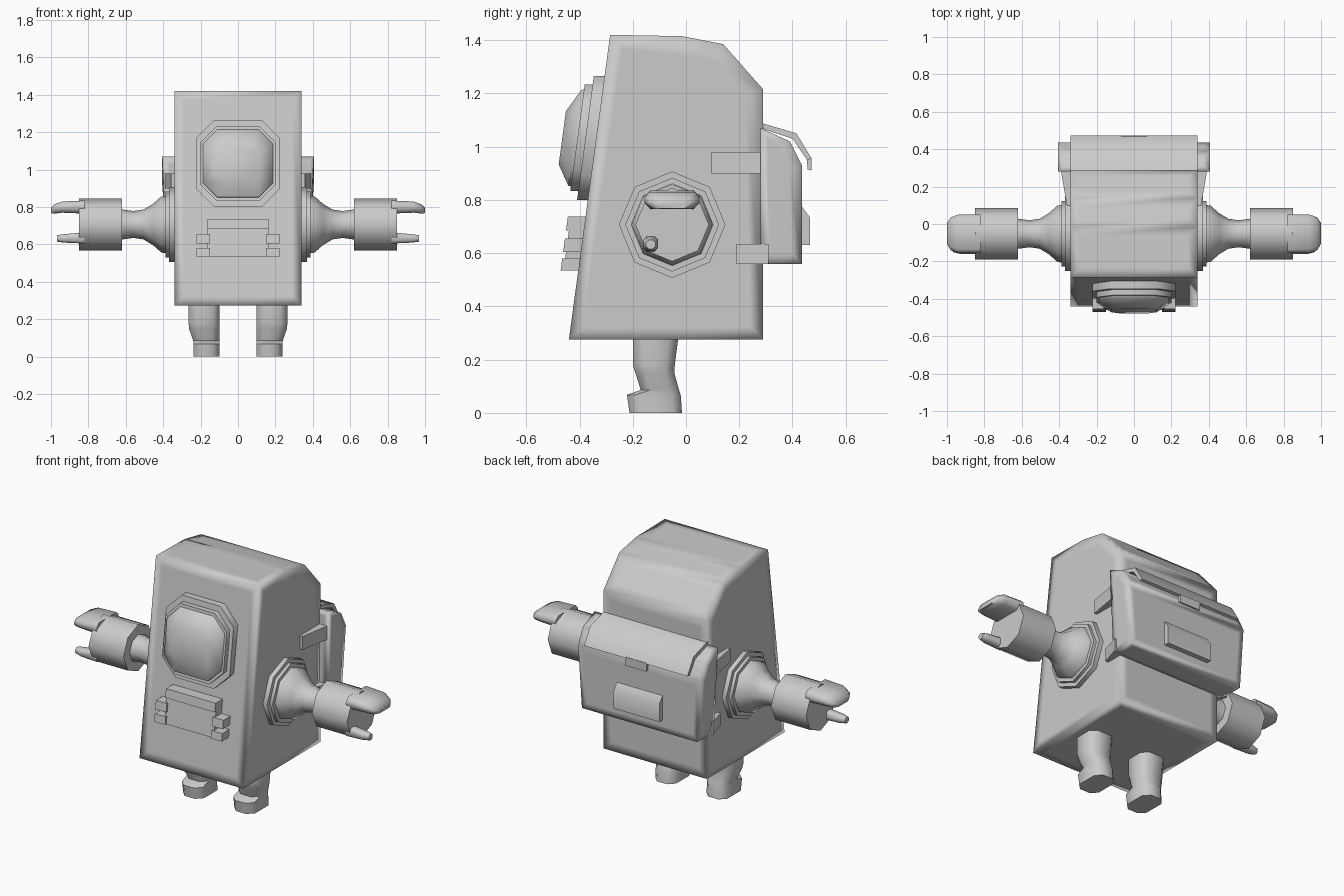
import bpy
import bmesh
from math import radians, sin, cos, pi

cube = bpy.data.objects.get("Cube")
if cube:
    bpy.data.objects.remove(cube, do_unlink=True)

grey = bpy.data.materials.new("plain grey")
grey.use_nodes = True
GREY = (0.6, 0.6, 0.6, 1)
grey.diffuse_color = GREY
grey.node_tree.nodes["Principled BSDF"].inputs["Base Color"].default_value = GREY


def loft(name, rings, angle=50, inset=0, flip=1):
    """Skin a list of equal-length rings and cap both ends."""
    bm = bmesh.new()
    rows = [[bm.verts.new((p[0] * flip, p[1], p[2])) for p in r] for r in rings]
    n = len(rows[0])
    for a, b in zip(rows, rows[1:]):
        for i in range(n):
            j = (i + 1) % n
            bm.faces.new((a[i], a[j], b[j], b[i]))
    bm.faces.new(rows[0])
    bm.faces.new(rows[-1])
    bmesh.ops.recalc_face_normals(bm, faces=bm.faces)
    if inset:
        bmesh.ops.inset_individual(bm, faces=bm.faces[:], thickness=inset)
    mesh = bpy.data.meshes.new(name)
    bm.to_mesh(mesh)
    bm.free()
    mesh.materials.append(grey)
    mesh.shade_smooth()
    if angle < 180:
        mesh.set_sharp_from_angle(angle=radians(angle))
    obj = bpy.data.objects.new(name, mesh)
    bpy.context.collection.objects.link(obj)
    return obj


def pair(name, rings, **kw):
    loft("left_" + name, rings, **kw)
    loft("right_" + name, rings, flip=-1, **kw)


def octo(a0, a1, b0, b1, c):
    """Rectangle with cut corners."""
    return [(a0 + c, b0), (a1 - c, b0), (a1, b0 + c), (a1, b1 - c),
            (a1 - c, b1), (a0 + c, b1), (a0, b1 - c), (a0, b0 + c)]


def rect(a0, a1, b0, b1):
    return [(a0, b0), (a1, b0), (a1, b1), (a0, b1)]


def prism(profile, half):
    """Two rings of a side profile, extruded across x."""
    return [[(x, y, z) for y, z in profile] for x in (-half, half)]


def front_y(z):
    return -0.44 + 0.135 * (z - 0.275)


def on_front(points, depth):
    """Lay x,z points on the sloping front, raised by depth."""
    return [(x, front_y(z) - depth, z) for x, z in points]


def at_x(points, x):
    return [(x, y, z) for y, z in points]


# Body: wedge with a rounded back of the head
body = [(-0.44, 0.275), (0.29, 0.275), (0.29, 1.215),
        (0.14, 1.385), (-0.015, 1.415), (-0.285, 1.42)]
loft("body", prism(body, 0.34), angle=180, inset=0.07)


# Visor: two stacked frames and a domed window
def visor_ring(w, h, c, depth):
    return on_front(octo(-w, w, 1.033 - h, 1.033 + h, c), depth)


loft("visor_frame", [visor_ring(0.222, 0.233, 0.095, d) for d in (-0.01, 0.04)])
loft("visor_rim", [visor_ring(0.2, 0.2, 0.085, d) for d in (0.03, 0.07)])
loft("visor_window", [visor_ring(0.19, 0.185, 0.08, 0.06),
                      visor_ring(0.185, 0.18, 0.075, 0.08),
                      visor_ring(0.12, 0.1, 0.045, 0.127)])

# Chest panel with side tabs
panel = rect(-0.163, 0.163, 0.535, 0.737)
loft("chest_panel", [on_front(panel, d) for d in (-0.01, 0.055)])
loft("chest_panel_band", [on_front(rect(-0.163, 0.163, 0.685, 0.737), d)
                          for d in (0.05, 0.066)])
for part, low, high in (("upper", 0.605, 0.655), ("lower", 0.535, 0.58)):
    tab = rect(0.15, 0.222, low, high)
    pair(part + "_chest_tab", [on_front(tab, d) for d in (-0.01, 0.066)])


# Arms: octagonal collars, tapered sleeve and cuff
def arm_ring(x, r):
    return [(x, -0.052 + r * sin(i * pi / 4), 0.707 + r * cos(i * pi / 4))
            for i in range(8)]


pair("shoulder_plate", [arm_ring(0.33, 0.2), arm_ring(0.368, 0.2)])
pair("shoulder_collar", [arm_ring(0.36, 0.176), arm_ring(0.387, 0.176)])
pair("sleeve", [arm_ring(0.38, 0.155), arm_ring(0.41, 0.15), arm_ring(0.455, 0.11),
                arm_ring(0.505, 0.08), arm_ring(0.56, 0.072), arm_ring(0.63, 0.082)])
pair("cuff", [arm_ring(0.62, 0.138), arm_ring(0.85, 0.138)])

# Hands: broad upper finger and small thumb
pair("finger", [at_x(octo(-0.155, 0.05, 0.765, 0.835, 0.02), 0.82),
                at_x(octo(-0.155, 0.05, 0.77, 0.83, 0.02), 0.94),
                at_x(octo(-0.14, 0.035, 0.765, 0.815, 0.02), 0.98),
                at_x(octo(-0.105, 0.005, 0.768, 0.795, 0.01), 1.0)])
pair("thumb", [at_x(octo(-0.16, -0.105, 0.605, 0.665, 0.012), 0.82),
               at_x(octo(-0.16, -0.105, 0.61, 0.655, 0.012), 0.93),
               at_x(octo(-0.15, -0.115, 0.615, 0.65, 0.01), 0.967)])

# Legs with a short toe: height, x range, y range
leg = [(0.0, 0.1, 0.237, -0.212, -0.015), (0.068, 0.1, 0.237, -0.222, -0.02),
       (0.086, 0.1, 0.24, -0.17, -0.026), (0.15, 0.1, 0.262, -0.19, -0.044),
       (0.18, 0.1, 0.264, -0.2, -0.042), (0.29, 0.1, 0.264, -0.2, -0.028)]
pair("leg", [[(x, y, z) for x, y in octo(x0, x1, y0, y1, 0.035)]
             for z, x0, x1, y0, y1 in leg], angle=60)

# Backpack, narrowing towards its base
pack = [(0.28, 0.56), (0.435, 0.56), (0.435, 0.93), (0.39, 1.02), (0.28, 1.07)]
backpack = loft("backpack", prism(pack, 0.405), angle=180, inset=0.05)
for v in backpack.data.vertices:
    v.co.x *= 1 - 0.18 * max(0, 0.9 - v.co.z)

# Flap folded over the pack, with a closing tab
flap = [(0.28, 1.09), (0.415, 1.05), (0.472, 0.955),
        (0.455, 0.95), (0.4, 1.03), (0.28, 1.07)]
loft("backpack_flap", prism(flap, 0.34), angle=60)
latch = [(0.472, 0.96), (0.472, 0.91), (0.457, 0.915), (0.453, 0.96)]
loft("flap_tab", prism(latch, 0.07))

# Back pocket
pocket = [(0.42, 0.63), (0.465, 0.63), (0.465, 0.735), (0.435, 0.775), (0.42, 0.775)]
loft("back_pocket", prism(pocket, 0.15))

# Straps reaching forward along the body sides
for part, y0, x0, low, high in (("upper", 0.095, 0.358, 0.9, 0.98),
                                ("lower", 0.19, 0.36, 0.56, 0.635)):
    pair(part + "_strap", [[(x, y, z) for x, z in rect(0.33, xo, low, high)]
                           for y, xo in ((y0, x0), (0.31, 0.395))])
